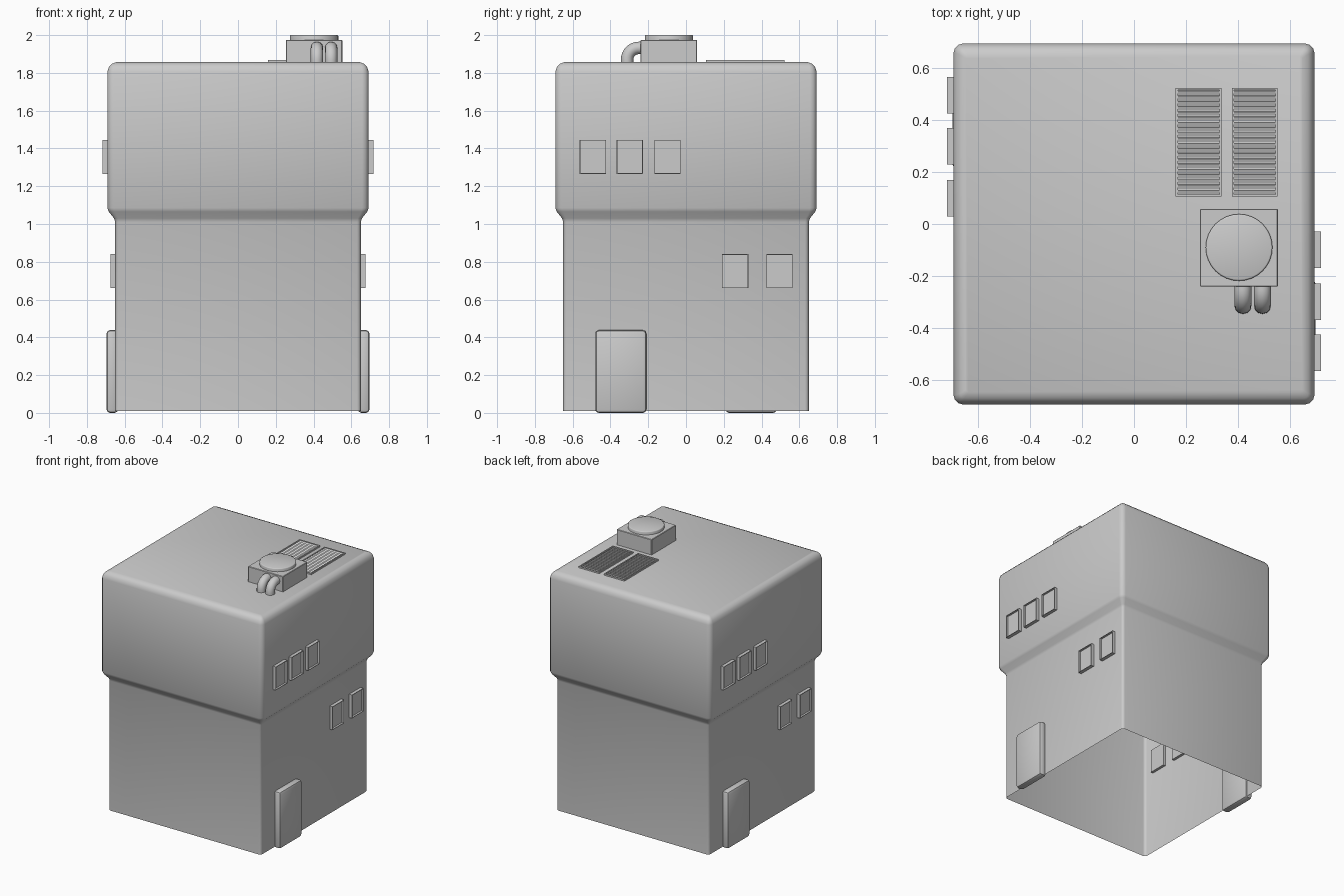
import bpy, bmesh
from math import pi, sin, cos
from mathutils import Matrix, Vector

if "Cube" in bpy.data.objects:
    bpy.data.objects.remove(bpy.data.objects["Cube"])


def finish(name, bm, angle=40):
    bmesh.ops.recalc_face_normals(bm, faces=bm.faces)
    me = bpy.data.meshes.new(name)
    bm.to_mesh(me)
    bm.free()
    ob = bpy.data.objects.new(name, me)
    bpy.context.collection.objects.link(ob)
    bpy.ops.object.select_all(action='DESELECT')
    ob.select_set(True)
    bpy.context.view_layer.objects.active = ob
    bpy.ops.object.shade_smooth_by_angle(angle=angle * pi / 180)
    return ob


def add_box(bm, lo, hi, tilt=0):
    lo, hi = Vector(lo), Vector(hi)
    m = (Matrix.Translation((lo + hi) / 2) @ Matrix.Rotation(tilt, 4, 'X')
         @ Matrix.Diagonal((*(hi - lo), 1)))
    return bmesh.ops.create_cube(bm, size=1, matrix=m)['verts']


def bevel_all(bm, width, segments=2):
    bmesh.ops.bevel(bm, geom=bm.edges[:], offset=width, segments=segments,
                    profile=0.5, affect='EDGES')


def spin_half(bm):
    bmesh.ops.rotate(bm, verts=bm.verts, cent=(0, 0, 0), matrix=Matrix.Rotation(pi, 3, 'Z'))


# Building shell: rounded-square rings lofted upward, open underneath
def ring(bm, z, half, r, seg=3):
    pts = []
    for q in range(4):
        a0 = q * pi / 2
        sx, sy = ((1, 1), (-1, 1), (-1, -1), (1, -1))[q]
        for i in range(seg + 1):
            a = a0 + i / seg * pi / 2
            pts.append(bm.verts.new((sx * (half - r) + r * cos(a),
                                     sy * (half - r) + r * sin(a), z)))
    return pts


profile = [(0.01, 0.65, 0.02), (1.01, 0.65, 0.02), (1.03, 0.656, 0.022),
           (1.065, 0.684, 0.032), (1.085, 0.692, 0.035), (1.805, 0.692, 0.035),
           (1.832, 0.683, 0.028), (1.848, 0.668, 0.018), (1.857, 0.645, 0.01)]
bm = bmesh.new()
rings = [ring(bm, *p) for p in profile]
for a, b in zip(rings, rings[1:]):
    n = len(a)
    for i in range(n):
        bm.faces.new((a[i], a[(i + 1) % n], b[(i + 1) % n], b[i]))
bm.faces.new(rings[-1])
finish("building_shell", bm, 50)


# Framed windows with a recessed pane
def window(name, x, y, z, half_turn):
    bm = bmesh.new()
    add_box(bm, (x - 0.02, y - 0.07, z - 0.09), (x + 0.025, y + 0.07, z + 0.09))
    bm.normal_update()
    face = max(bm.faces, key=lambda f: f.normal.x)
    bmesh.ops.inset_region(bm, faces=[face], thickness=0.006)
    pane = bmesh.ops.extrude_face_region(bm, geom=[face])
    bmesh.ops.delete(bm, geom=[face], context='FACES_ONLY')
    verts = [v for v in pane['geom'] if isinstance(v, bmesh.types.BMVert)]
    bmesh.ops.translate(bm, verts=verts, vec=(-0.015, 0, 0))
    if half_turn:
        spin_half(bm)
    finish(name, bm, 30)


# Both sides carry the same layout, turned half way round
for turn, side in ((False, "right"), (True, "left")):
    for i, y in enumerate((-0.493, -0.298, -0.098)):
        window(f"upper_window_{side}_{i}", 0.692, y, 1.355, turn)
    for i, y in enumerate((0.26, 0.495)):
        window(f"lower_window_{side}_{i}", 0.65, y, 0.75, turn)
    bm = bmesh.new()
    add_box(bm, (0.635, -0.48, 0), (0.696, -0.21, 0.438))
    bevel_all(bm, 0.018)
    if turn:
        spin_half(bm)
    finish(f"door_{side}", bm)

# Roof vents: thin frame with louvre slats
for i, x in enumerate((0.16, 0.375)):
    bm = bmesh.new()
    x1, y0, y1, z0, z1 = x + 0.176, 0.105, 0.522, 1.85, 1.868
    t = 0.008
    add_box(bm, (x, y0, z0), (x + t, y1, z1))
    add_box(bm, (x1 - t, y0, z0), (x1, y1, z1))
    add_box(bm, (x + t, y0, z0), (x1 - t, y0 + t, z1))
    add_box(bm, (x + t, y1 - t, z0), (x1 - t, y1, z1))
    finish(f"vent_frame_{i}", bm, 30)
    bm = bmesh.new()
    count = 20
    pitch = (y1 - y0 - 2 * t) / count
    for k in range(count):
        y = y0 + t + pitch * (k + 0.5)
        add_box(bm, (x + t, y - 0.008, 1.859), (x1 - t, y + 0.008, 1.863), 0.35)
    finish(f"vent_slats_{i}", bm, 30)

# Rooftop cooling unit
bm = bmesh.new()
add_box(bm, (0.253, -0.24, 1.85), (0.552, 0.058, 1.975))
bevel_all(bm, 0.003, 1)
finish("cooling_unit_box", bm, 30)

bm = bmesh.new()
bmesh.ops.create_cone(bm, cap_ends=True, segments=32, radius1=0.128, radius2=0.128,
                      depth=0.04, matrix=Matrix.Translation((0.403, -0.09, 1.98)))
rim = [e for e in bm.edges if all(v.co.z > 1.99 for v in e.verts)]
bmesh.ops.bevel(bm, geom=rim, offset=0.006, segments=2, profile=0.5, affect='EDGES')
finish("cooling_unit_fan_cap", bm, 50)

# Pipes bending from the unit down into the roof
for i, x in enumerate((0.418, 0.493)):
    path = [(-0.23, 1.932), (-0.25, 1.932)]
    path += [(-0.25 - 0.062 * sin(a), 1.87 + 0.062 * cos(a))
             for a in (pi / 2 * k / 8 for k in range(1, 9))]
    path.append((-0.312, 1.85))
    cu = bpy.data.curves.new(f"pipe_{i}", 'CURVE')
    cu.dimensions = '3D'
    cu.bevel_depth = 0.033
    cu.bevel_resolution = 4
    sp = cu.splines.new('POLY')
    sp.points.add(len(path) - 1)
    for p, (y, z) in zip(sp.points, path):
        p.co = (x, y, z, 1)
    sp.use_smooth = True
    bpy.context.collection.objects.link(bpy.data.objects.new(f"pipe_{i}", cu))
